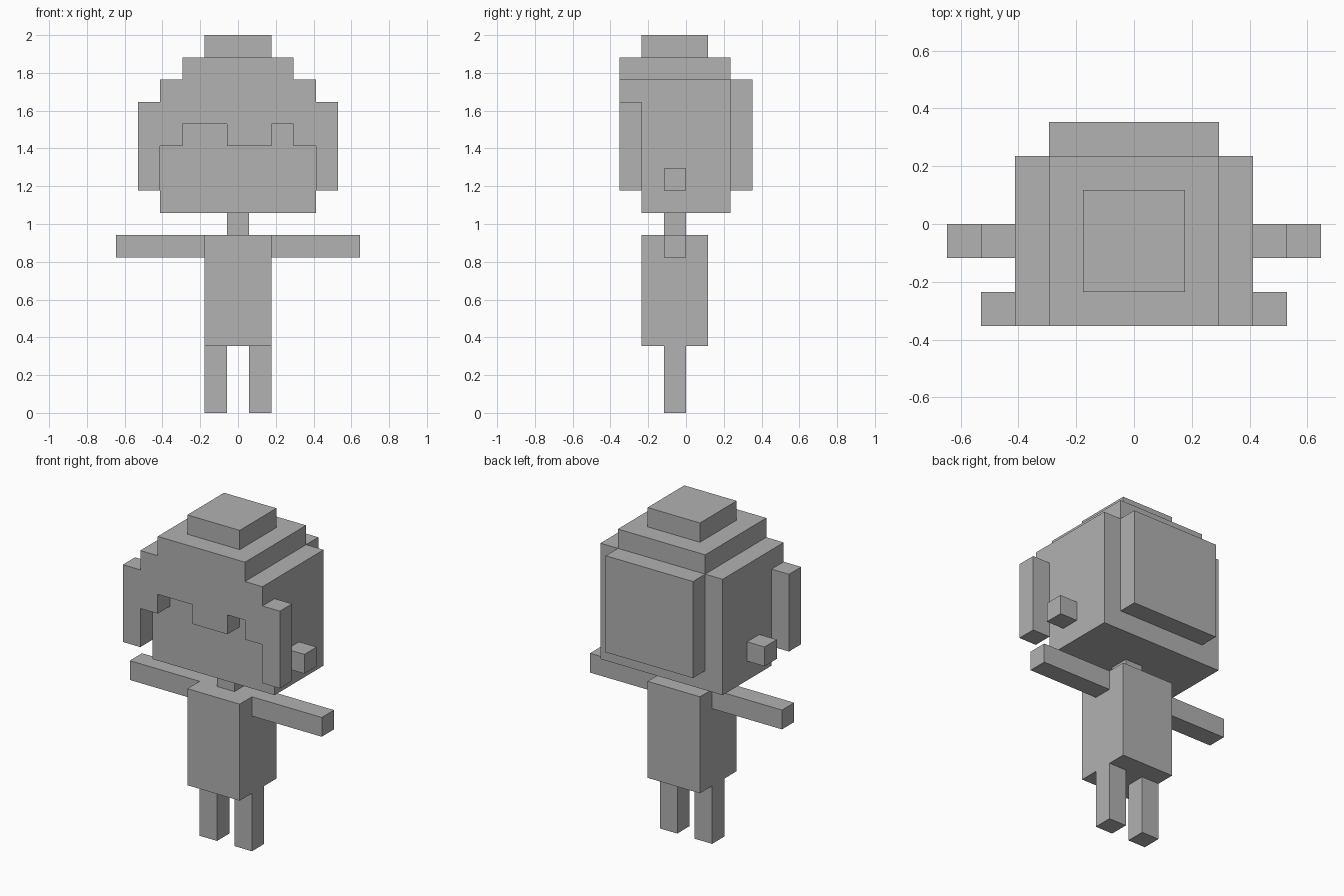
import bpy, bmesh

cube = bpy.data.objects.get("Cube")
if cube:
    bpy.data.objects.remove(cube, do_unlink=True)

U = 2 / 17  # one block of the figure

grey = bpy.data.materials.new("plain grey")
grey.use_nodes = True
colour = (0.445, 0.445, 0.445, 1)
grey.diffuse_color = colour
grey.node_tree.nodes["Principled BSDF"].inputs["Base Color"].default_value = colour


def prism(name, outline, y0, y1):
    """Extrude an x-z outline, in blocks, from y0 back to y1."""
    bm = bmesh.new()
    face = bm.faces.new([bm.verts.new((x * U, y0 * U, z * U)) for x, z in outline])
    back = bmesh.ops.extrude_face_region(bm, geom=[face], use_keep_orig=True)["geom"]
    moved = [v for v in back if isinstance(v, bmesh.types.BMVert)]
    bmesh.ops.translate(bm, verts=moved, vec=(0, (y1 - y0) * U, 0))
    bmesh.ops.recalc_face_normals(bm, faces=bm.faces)
    mesh = bpy.data.meshes.new(name)
    bm.to_mesh(mesh)
    bm.free()
    mesh.materials.append(grey)
    obj = bpy.data.objects.new(name, mesh)
    bpy.context.collection.objects.link(obj)
    return obj


def block(name, x0, x1, y0, y1, z0, z1):
    return prism(name, [(x0, z0), (x1, z0), (x1, z1), (x0, z1)], y0, y1)


# Body and neck
block("torso", -1.5, 1.5, -2, 1, 3, 8)
block("neck", -0.5, 0.5, -1, 0, 8, 9)

# Paired limbs and ears
for side, s in (("left", 1), ("right", -1)):
    for part, a, b, z0, z1 in (("leg", 0.5, 1.5, 0, 3),
                               ("arm", 1.5, 5.5, 7, 8),
                               ("ear", 3.5, 4.5, 10, 11)):
        x0, x1 = sorted((a * s, b * s))
        block(f"{side}_{part}", x0, x1, -1, 0, z0, z1)

# Head with stepped hair on top and behind
block("head", -3.5, 3.5, -2, 2, 9, 15)
block("back_hair", -2.5, 2.5, 2, 3, 10, 15)
block("crown_hair", -2.5, 2.5, -2, 2, 15, 16)
block("top_hair", -1.5, 1.5, -2, 1, 16, 17)

# Fringe with side locks and uneven notches
prism("fringe", [
    (-4.5, 10), (-3.5, 10), (-3.5, 12), (-2.5, 12), (-2.5, 13), (-0.5, 13),
    (-0.5, 12), (1.5, 12), (1.5, 13), (2.5, 13), (2.5, 12), (3.5, 12),
    (3.5, 10), (4.5, 10), (4.5, 14), (3.5, 14), (3.5, 15), (2.5, 15),
    (2.5, 16), (-2.5, 16), (-2.5, 15), (-3.5, 15), (-3.5, 14), (-4.5, 14),
], -3, -2)
